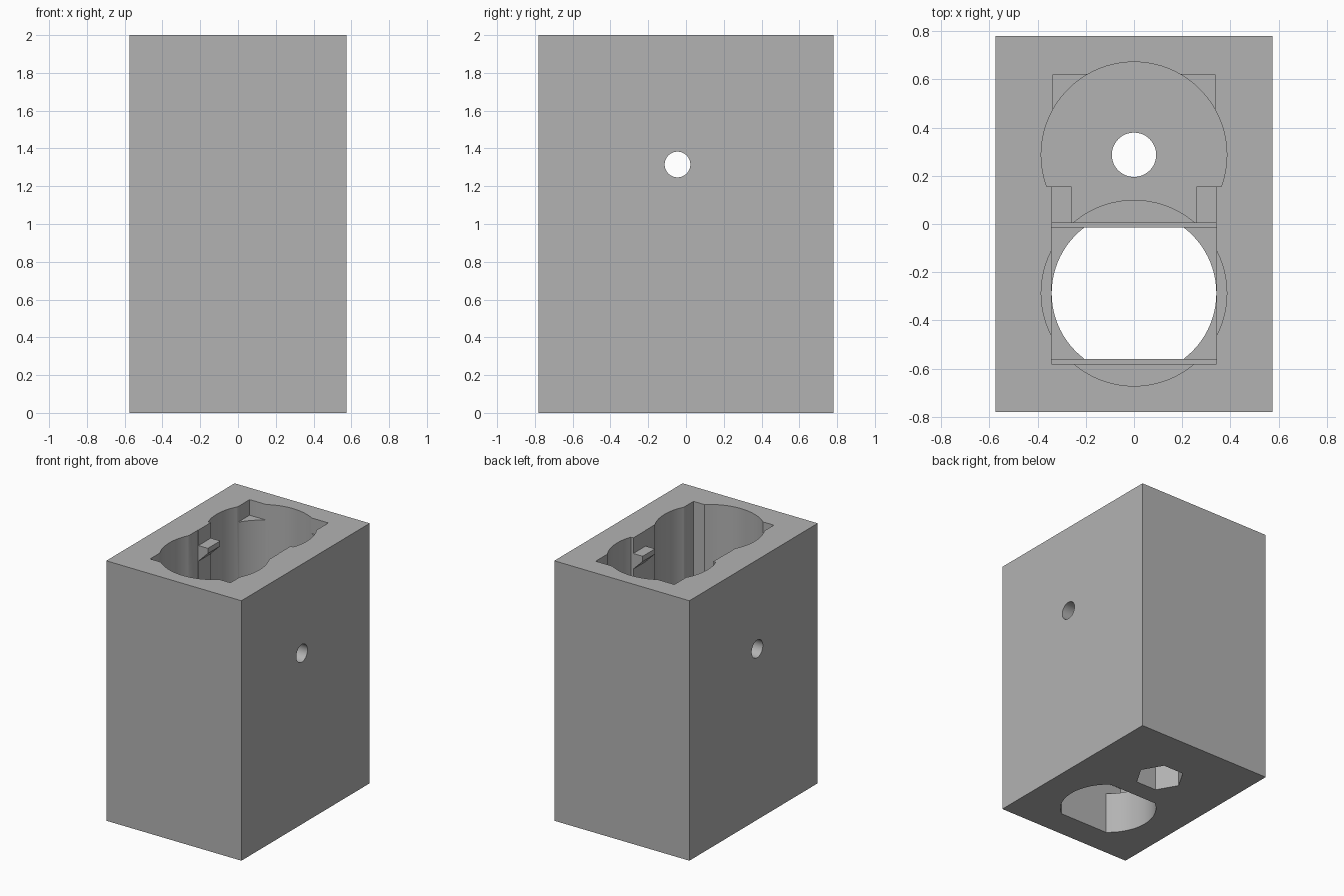
import bpy, bmesh, math

if "Cube" in bpy.data.objects:
    bpy.data.objects.remove(bpy.data.objects["Cube"], do_unlink=True)

grey = bpy.data.materials.new("mid_grey")
grey.use_nodes = True
grey.diffuse_color = (0.45, 0.45, 0.45, 1)
grey.node_tree.nodes["Principled BSDF"].inputs["Base Color"].default_value = (0.45, 0.45, 0.45, 1)

WELL_Y = 0.287   # distance of each well from the middle
WELL_R = 0.385
TOP = 2.1        # cutters run out past the top face


def prism(name, outline, low, high):
    """Extrude a flat outline along z."""
    bm = bmesh.new()
    face = bm.faces.new([bm.verts.new((x, y, low)) for x, y in outline])
    extruded = bmesh.ops.extrude_face_region(bm, geom=[face])["geom"]
    verts = [v for v in extruded if isinstance(v, bmesh.types.BMVert)]
    bmesh.ops.translate(bm, verts=verts, vec=(0, 0, high - low))
    bmesh.ops.recalc_face_normals(bm, faces=bm.faces)
    mesh = bpy.data.meshes.new(name)
    bm.to_mesh(mesh)
    bm.free()
    mesh.materials.append(grey)
    obj = bpy.data.objects.new(name, mesh)
    bpy.context.collection.objects.link(obj)
    return obj


def rect(half_x, y0, y1):
    return [(-half_x, y0), (half_x, y0), (half_x, y1), (-half_x, y1)]


def arc(cy, r, start, end, steps):
    angles = [start + (end - start) * i / steps for i in range(steps + 1)]
    return [(r * math.cos(a), cy + r * math.sin(a)) for a in angles]


def circle(cy, r, sides=80):
    return arc(cy, r, 0, math.tau, sides)[:-1]


body = prism("housing_block", rect(0.575, -0.78, 0.78), 0, 2)


def cut(outline, low, high, sideways=None):
    """Subtract a prism from the block, optionally laid along x."""
    cutter = prism("cutter", outline, low, high)
    cutter.hide_render = True
    if sideways:
        cutter.rotation_euler = (0, math.pi / 2, 0)
        cutter.location = sideways
    bpy.context.view_layer.update()
    mod = body.modifiers.new("cut", "BOOLEAN")
    mod.operation, mod.solver, mod.object = "DIFFERENCE", "EXACT", cutter
    bpy.context.view_layer.objects.active = body
    bpy.ops.object.modifier_apply(modifier=mod.name)
    bpy.data.objects.remove(cutter, do_unlink=True)


# Rear well: round, with a straight-sided neck towards the front well
a = math.asin((0.155 - WELL_Y) / WELL_R)
neck = [(-0.34, 0.155), (-0.34, -0.3), (0.34, -0.3), (0.34, 0.155)]
cut(arc(WELL_Y, WELL_R, a, math.pi - a, 64) + neck, 0.6, TOP)

# Shallow corner recesses behind the rear well
cut(rect(0.335, 0.3, 0.62), 1.88, TOP)

# Front well: round, then stepped rectangular pockets
cut(circle(-WELL_Y, WELL_R), 0.5, TOP)
cut(rect(0.342, -0.58, 0.005), 0.41, TOP)
cut(rect(0.342, -0.56, -0.015), 0.32, TOP)

# Flat-sided opening through the floor of the front well
b = math.asin(0.2725 / 0.342)
cut(arc(-WELL_Y, 0.3415, -b, b, 24) + arc(-WELL_Y, 0.3415, math.pi - b, math.pi + b, 24), -0.1, 0.4)

# Screw hole and hexagonal pocket under the rear well
cut(circle(WELL_Y, 0.092, 48), -0.1, 0.8)
cut(circle(WELL_Y, 0.175, 6), -0.1, 0.3)

# Cross pin hole through both sides
cut(circle(0, 0.068, 48), -1, 1, sideways=(0, -0.045, 1.315))

bpy.ops.object.select_all(action="DESELECT")
body.select_set(True)
bpy.ops.object.shade_smooth_by_angle(angle=math.radians(30))

# Wedge-shaped catches on both sides of the neck
for side, name in ((1, "left_catch"), (-1, "right_catch")):
    section = [(0.35, 1.88), (0.26, 1.88), (0.26, 1.84), (0.35, 1.75)]
    catch = prism(name, [(side * x, z) for x, z in section], -0.155, -0.005)
    # Stand the section upright: its height becomes z, its depth runs along y
    for v in catch.data.vertices:
        v.co = (v.co.x, -v.co.z, v.co.y)
    catch.data.update()
